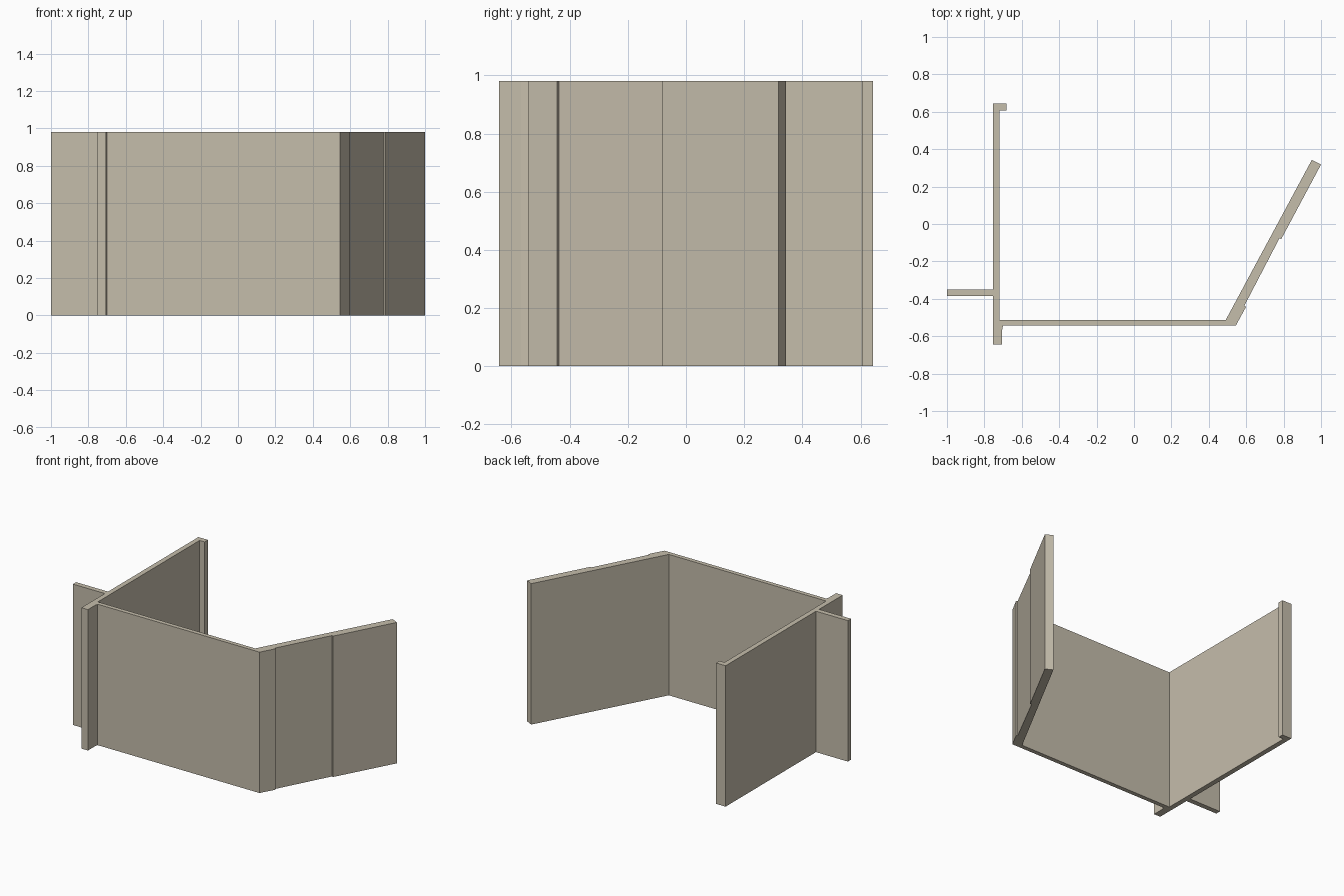
import bpy, bmesh

if "Cube" in bpy.data.objects:
    bpy.data.objects.remove(bpy.data.objects["Cube"])

HEIGHT = 0.98

stone = bpy.data.materials.new("warm_beige")
stone.diffuse_color = (0.56, 0.51, 0.41, 1)
stone.use_nodes = True
stone.node_tree.nodes["Principled BSDF"].inputs["Base Color"].default_value = stone.diffuse_color

# Plan outline, counter-clockwise, listed wall by wall
left_wall_outer = [(-0.755, 0.643), (-0.755, -0.35)]
side_fin = [(-1.0, -0.35), (-1.0, -0.385), (-0.755, -0.385)]
corner_stub = [(-0.755, -0.643), (-0.705, -0.643), (-0.705, -0.567), (-0.70, -0.542)]
slanted_wall_outer = [(0.545, -0.542), (0.599, -0.443), (0.590, -0.437),
                      (0.778, -0.076), (0.787, -0.081), (1.0, 0.318)]
slanted_wall_inner = [(0.951, 0.343), (0.491, -0.512)]
left_wall_inner = [(-0.72, -0.512), (-0.72, 0.606)]
end_hook = [(-0.682, 0.606), (-0.682, 0.643)]

outline = (left_wall_outer + side_fin + corner_stub + slanted_wall_outer
           + slanted_wall_inner + left_wall_inner + end_hook)

# Raise the continuous wall from its plan
bm = bmesh.new()
floor = bm.faces.new([bm.verts.new((x, y, 0)) for x, y in outline])
raised = bmesh.ops.extrude_face_region(bm, geom=[floor], use_keep_orig=True)
for v in raised["geom"]:
    if isinstance(v, bmesh.types.BMVert):
        v.co.z = HEIGHT
bmesh.ops.recalc_face_normals(bm, faces=bm.faces)
# Clean triangulation of the concave top and bottom
bmesh.ops.triangulate(bm, faces=[f for f in bm.faces if len(f.verts) > 4])

mesh = bpy.data.meshes.new("wall")
bm.to_mesh(mesh)
bm.free()
mesh.materials.append(stone)
bpy.context.collection.objects.link(bpy.data.objects.new("wall", mesh))
